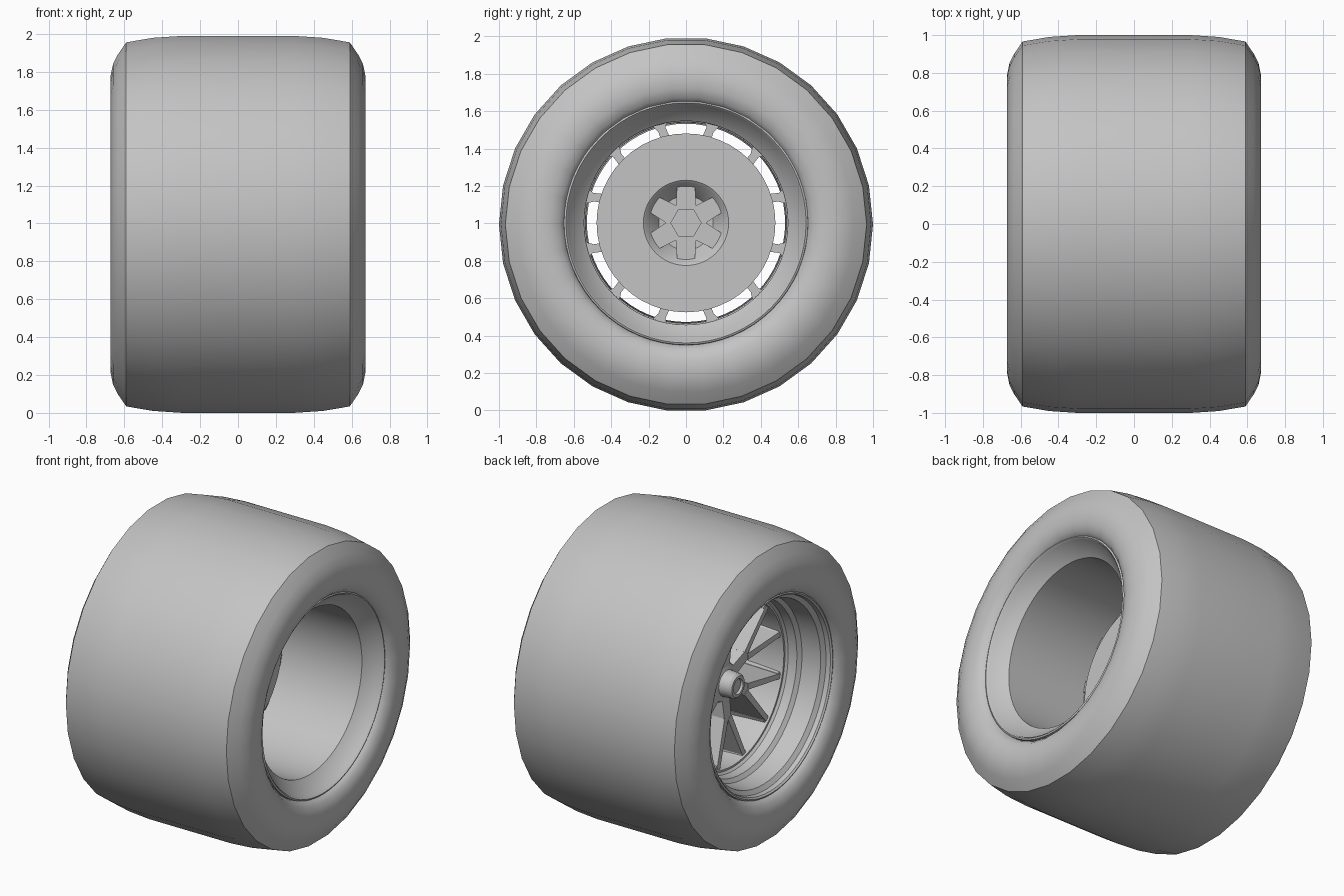
import bpy, bmesh, math
from mathutils import Matrix, Vector

cube = bpy.data.objects.get("Cube")
if cube:
    bpy.data.objects.remove(cube, do_unlink=True)

TYRE_Z = 0.995
RIM_Z = 1.003

grey = bpy.data.materials.new("plain_grey")
grey.use_nodes = True
grey.diffuse_color = (0.55, 0.55, 0.55, 1)
grey.node_tree.nodes["Principled BSDF"].inputs["Base Color"].default_value = grey.diffuse_color


def finish(name, bm, z, angle=30):
    bmesh.ops.remove_doubles(bm, verts=bm.verts, dist=0.0005)
    bmesh.ops.recalc_face_normals(bm, faces=bm.faces)
    mesh = bpy.data.meshes.new(name)
    bm.to_mesh(mesh)
    bm.free()
    mesh.materials.append(grey)
    obj = bpy.data.objects.new(name, mesh)
    bpy.context.collection.objects.link(obj)
    obj.location.z = z
    bpy.ops.object.select_all(action='DESELECT')
    obj.select_set(True)
    bpy.context.view_layer.objects.active = obj
    bpy.ops.object.shade_smooth_by_angle(angle=math.radians(angle))
    return obj


def revolve(name, profile, segments, z, closed=True):
    """Turn an (x, radius) profile around the axle."""
    bm = bmesh.new()
    verts = [bm.verts.new((x, r, 0)) for x, r in profile]
    edges = [bm.edges.new(pair) for pair in zip(verts, verts[1:])]
    if closed:
        edges.append(bm.edges.new((verts[-1], verts[0])))
    bmesh.ops.spin(bm, geom=verts + edges, cent=(0, 0, 0), axis=(1, 0, 0),
                   angle=math.tau, steps=segments, use_merge=True)
    return finish(name, bm, z)


def polar(x, radius, degrees):
    a = math.radians(degrees)
    return Vector((x, radius * math.cos(a), radius * math.sin(a)))


def bar(bm, start, end, w0, w1, back):
    """Tapered bar between two front points, running back along the axle."""
    along = (end - start).normalized()
    side = along.cross(Vector((1, 0, 0))).normalized()
    front = [start + side * w0, end + side * w1, end - side * w1, start - side * w0]
    # The front is a little narrower than the root
    centre = [start, end, end, start]
    top = [bm.verts.new(c + (p - c) * 0.75) for p, c in zip(front, centre)]
    low = [bm.verts.new((back, p.y, p.z)) for p in front]
    bm.faces.new(top)
    bm.faces.new(low[::-1])
    for i in range(4):
        j = (i + 1) % 4
        bm.faces.new((top[i], low[i], low[j], top[j]))


# Tyre: mirrored half profile from tread centre to bead
half = [(0.30, 1.0), (0.45, 0.99), (0.59, 0.966), (0.635, 0.9), (0.66, 0.85),
        (0.672, 0.79), (0.668, 0.73), (0.65, 0.68), (0.62, 0.654), (0.58, 0.64)]
revolve("tyre", half + [(-x, r) for x, r in reversed(half)], 30, TYRE_Z)

# Rim barrel: deep straight bore on one side, stepped dish on the other
revolve("rim", [
    (0.60, 0.655), (0.625, 0.652), (0.63, 0.642), (0.62, 0.632), (0.60, 0.625),
    (0.53, 0.545), (-0.34, 0.543), (-0.36, 0.56), (-0.42, 0.565), (-0.44, 0.59),
    (-0.57, 0.60), (-0.59, 0.628), (-0.62, 0.632), (-0.63, 0.642),
    (-0.625, 0.652), (-0.60, 0.655), (-0.55, 0.638), (0.55, 0.638)], 64, RIM_Z)

# Centre disc with a conical recess for the axle
revolve("centre_disc", [
    (-0.13, 0), (-0.13, 0.145), (-0.02, 0.215), (-0.01, 0.228), (-0.01, 0.478),
    (-0.06, 0.478), (-0.06, 0.25), (-0.17, 0.17), (-0.17, 0)], 48, RIM_Z, False)

# Hub with a stepped nut
revolve("hub", [
    (-0.15, 0), (-0.15, 0.17), (-0.29, 0.12), (-0.30, 0.085), (-0.37, 0.08),
    (-0.385, 0.068), (-0.385, 0.05), (-0.37, 0.045), (-0.37, 0)], 32, RIM_Z, False)

# Six forked spokes
bm = bmesh.new()
for k in range(6):
    mid = 30 + 60 * k
    fork = polar(-0.31, 0.25, mid)
    bar(bm, polar(-0.29, 0.07, mid), fork, 0.055, 0.045, -0.05)
    for turn in (-15, 15):
        bar(bm, polar(-0.31, 0.23, mid + turn * 0.3),
            polar(-0.335, 0.55, mid + turn), 0.028, 0.022, -0.05)
    # Web flare where each arm meets the rim
    for turn in (-15, 15):
        bar(bm, polar(-0.325, 0.51, mid + turn),
            polar(-0.335, 0.555, mid + turn), 0.02, 0.045, -0.05)
finish("spokes", bm, RIM_Z)

# Ring that ties the spoke ends to the barrel
revolve("spoke_ring", [(-0.345, 0.56), (-0.345, 0.535), (-0.33, 0.53),
                       (-0.06, 0.538), (-0.05, 0.56)], 64, RIM_Z)
